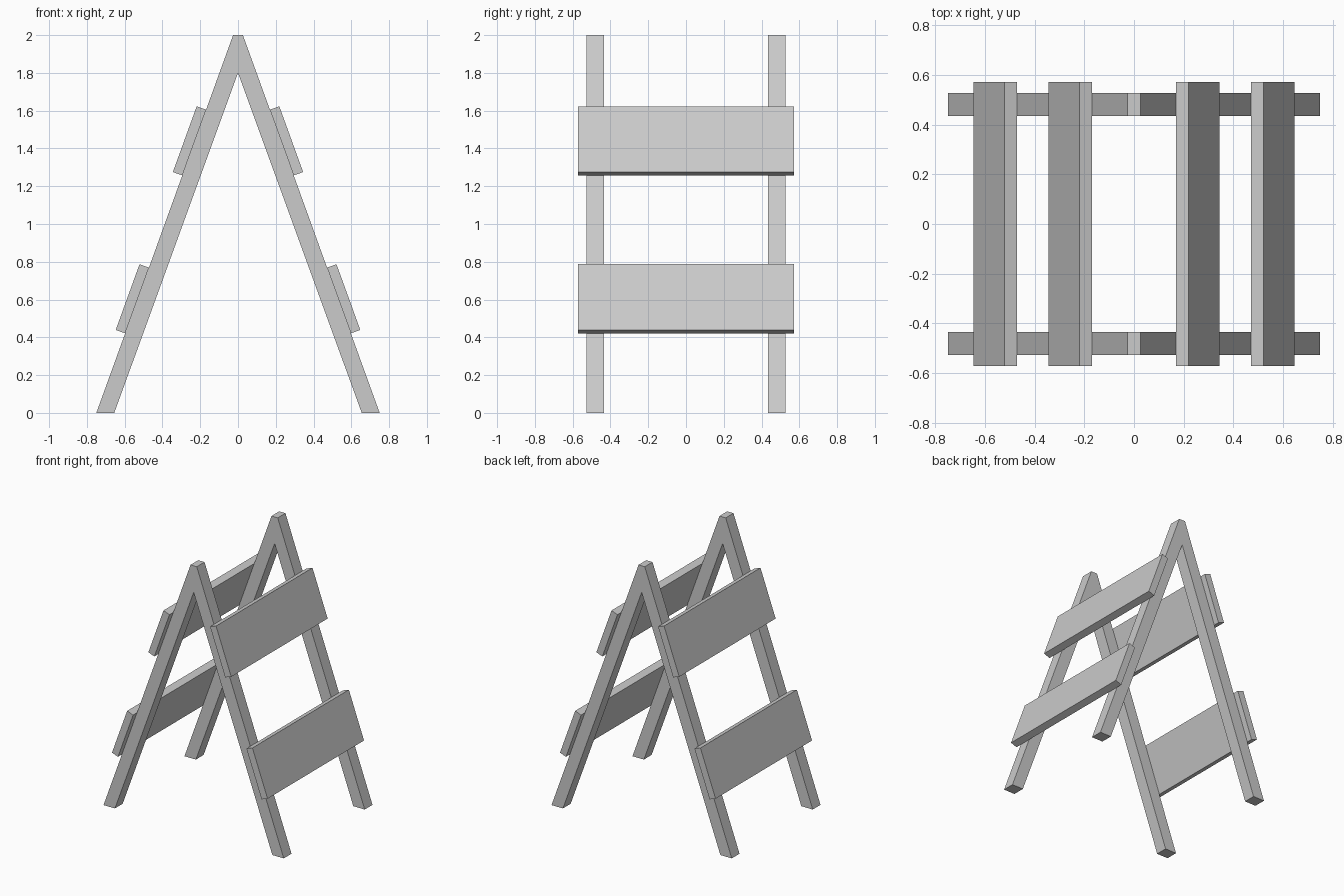
import bpy
import bmesh
from mathutils import Vector

cube = bpy.data.objects.get("Cube")
if cube:
    bpy.data.objects.remove(cube, do_unlink=True)

grey = bpy.data.materials.new("plain grey")
grey.use_nodes = True
colour = (0.6, 0.6, 0.6, 1)
grey.diffuse_color = colour
grey.node_tree.nodes["Principled BSDF"].inputs["Base Color"].default_value = colour


def prism(name, outline, y_min, y_max):
    """Extrude an x-z outline along y."""
    bm = bmesh.new()
    face = bm.faces.new([bm.verts.new((x, y_min, z)) for x, z in outline])
    grown = bmesh.ops.extrude_face_region(bm, geom=[face])
    verts = [v for v in grown["geom"] if isinstance(v, bmesh.types.BMVert)]
    bmesh.ops.translate(bm, verts=verts, vec=(0, y_max - y_min, 0))
    bmesh.ops.recalc_face_normals(bm, faces=bm.faces)
    mesh = bpy.data.meshes.new(name)
    bm.to_mesh(mesh)
    bm.free()
    mesh.materials.append(grey)
    obj = bpy.data.objects.new(name, mesh)
    bpy.context.collection.objects.link(obj)


# Outer leg edge, from the foot to the flat peak
foot = Vector((0.75, 0))
peak = Vector((0.026, 2))
down = (foot - peak).normalized()
outward = Vector((-down.y, down.x))

# A-shaped end frames
half = [peak, foot, Vector((0.655, 0))]
frame = [tuple(p) for p in half] + [(0, 1.8)]
frame += [(-p.x, p.y) for p in reversed(half)]
for name, y in (("front_frame", -0.481), ("back_frame", 0.481)):
    prism(name, frame, y - 0.046, y + 0.046)

# Boards lying flush on the sloping outer leg edges
for level, top in (("upper", 1.605), ("lower", 0.769)):
    a = peak + down * ((peak.y - top) / -down.y)
    b = a + down * 0.37
    board = [a, b, b + outward * 0.053, a + outward * 0.053]
    for side, s in (("left", 1), ("right", -1)):
        prism(f"{level}_{side}_board", [(s * p.x, p.y) for p in board], -0.573, 0.573)
